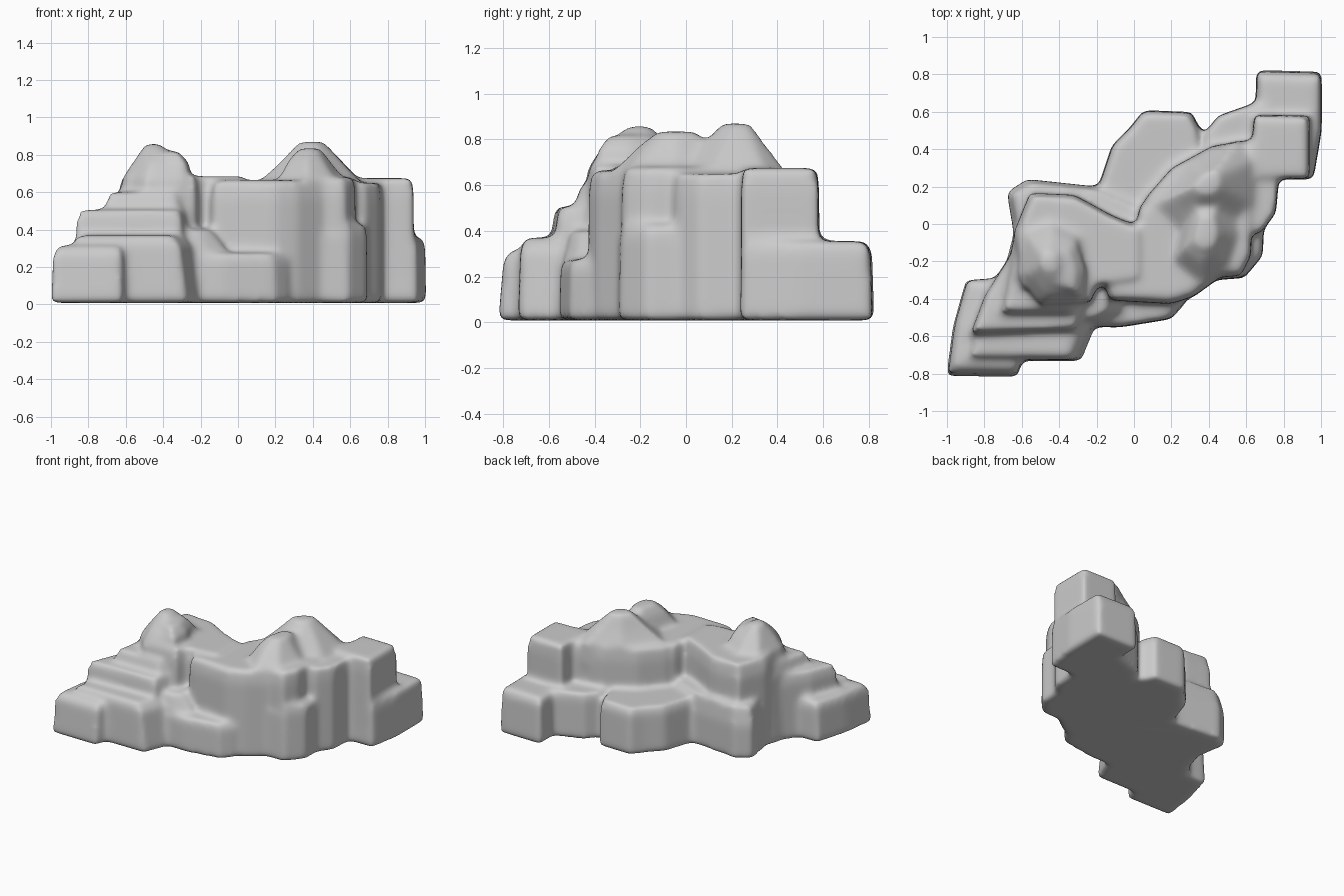
import bpy, bmesh

parts = []

def rock(name, outline, levels):
    """Loft an outline upward; each level is (z, scale, dx, dy)."""
    cx = sum(p[0] for p in outline) / len(outline)
    cy = sum(p[1] for p in outline) / len(outline)
    bm = bmesh.new()
    rings = []
    for z, s, dx, dy in levels:
        rings.append([bm.verts.new((cx + (x - cx) * s + dx, cy + (y - cy) * s + dy, z)) for x, y in outline])
    n = len(outline)
    for a, b in zip(rings, rings[1:]):
        for i in range(n):
            j = (i + 1) % n
            bm.faces.new((a[i], a[j], b[j], b[i]))
    bm.faces.new(rings[0])
    bm.faces.new(rings[-1])
    bmesh.ops.triangulate(bm, faces=bm.faces)
    bmesh.ops.recalc_face_normals(bm, faces=bm.faces)
    me = bpy.data.meshes.new(name)
    bm.to_mesh(me)
    bm.free()
    ob = bpy.data.objects.new(name, me)
    bpy.context.collection.objects.link(ob)
    parts.append(ob)

def block(name, outline, h, s=0.94, dx=0, dy=0):
    rock(name, outline, [(0.008, 0.98, 0, 0), (0.03, 1, 0, 0), (h * 0.85, (1 + s) / 2, dx / 2, dy / 2), (h, s - 0.05, dx, dy)])

# left stepped ledges
block("left_low_corner", [(-1.005, -0.815), (-0.62, -0.82), (-0.57, -0.6), (-0.6, -0.28), (-0.9, -0.3), (-0.97, -0.55)], 0.315, 0.92, 0.01, 0.02)
block("left_low_ledge", [(-0.9, -0.73), (-0.28, -0.735), (-0.21, -0.56), (-0.2, -0.3), (-0.8, -0.3)], 0.37, 0.86, -0.04, -0.01)
block("left_middle_tier", [(-0.88, -0.59), (-0.3, -0.57), (-0.25, -0.4), (-0.25, -0.1), (-0.62, -0.1), (-0.8, -0.38)], 0.505, 0.97)
block("left_upper_tier", [(-0.74, -0.51), (-0.32, -0.51), (-0.24, -0.4), (-0.24, -0.1), (-0.66, -0.1)], 0.6, 0.88, 0, 0.02)

# left rear bulk with a wider foot
rock("left_rear_foot", [(-0.68, 0.17), (-0.6, -0.3), (0, -0.3), (0.05, 0.1), (-0.2, 0.2), (-0.57, 0.24)],
     [(0.01, 1, 0, 0), (0.26, 1, 0, 0), (0.4, 0.9, 0, 0)])
block("left_rear_bulk", [(-0.65, -0.05), (-0.62, -0.35), (-0.23, -0.43), (-0.2, -0.34), (0.05, -0.3), (0.05, -0.02), (-0.12, 0.05), (-0.32, 0.16), (-0.56, 0.17)], 0.685, 0.97)

# left peak: tapered mass with a ridge falling to the right
rock("left_peak", [(-0.63, -0.28), (-0.5, -0.44), (-0.28, -0.43), (-0.24, -0.25), (-0.27, -0.04), (-0.45, 0.04), (-0.6, -0.02)],
     [(0.4, 1, 0, 0), (0.67, 0.97, 0, 0), (0.76, 0.68, 0, -0.01), (0.86, 0.2, -0.03, 0)])
rock("left_peak_ridge", [(-0.5, -0.3), (-0.4, -0.37), (-0.27, -0.4), (-0.25, -0.25), (-0.31, -0.08), (-0.45, -0.08)],
     [(0.5, 1, 0, 0), (0.75, 0.97, 0, 0), (0.82, 0.6, -0.02, 0)])

# central cliff and its foot
block("front_ledge", [(-0.3, -0.55), (-0.08, -0.555), (0.2, -0.51), (0.28, -0.42), (0.2, -0.2), (-0.3, -0.2)], 0.275, 0.92)
rock("ledge_ramp", [(-0.35, -0.56), (-0.15, -0.54), (-0.02, -0.47), (-0.05, -0.3), (-0.35, -0.3)],
     [(0.02, 1, 0, 0), (0.25, 0.97, 0, 0), (0.4, 0.62, -0.06, 0)])
block("central_cliff", [(-0.16, -0.28), (-0.14, -0.41), (0.2, -0.43), (0.32, -0.39), (0.47, -0.28), (0.55, 0.1), (0.3, 0.2), (0.03, 0.1), (0, -0.05)], 0.665, 0.98)

# right-hand columns
block("right_column", [(0.4, -0.29), (0.57, -0.285), (0.63, -0.17), (0.63, 0.2), (0.4, 0.2)], 0.68, 0.95)
block("right_column_foot", [(0.46, -0.3), (0.59, -0.29), (0.69, -0.17), (0.7, 0.2), (0.46, 0.2)], 0.43, 0.95)
block("right_buttress", [(0.5, -0.07), (0.68, -0.05), (0.76, 0.06), (0.78, 0.3), (0.55, 0.35)], 0.65, 0.97)

# right ridge: rear peak and front dome
block("ridge_body", [(0.02, 0), (0.3, -0.15), (0.6, -0.05), (0.68, 0.25), (0.62, 0.45), (0.42, 0.42), (0.2, 0.3), (0.06, 0.14)], 0.66, 0.98)
rock("ridge_peak", [(0.1, 0.1), (0.25, -0.05), (0.5, -0.05), (0.65, 0.1), (0.66, 0.35), (0.55, 0.45), (0.3, 0.35)],
     [(0.5, 1, 0, 0), (0.665, 0.97, 0, 0), (0.76, 0.62, -0.01, 0.02), (0.87, 0.25, -0.03, 0.04)])
rock("ridge_dome", [(0.2, -0.2), (0.36, -0.33), (0.52, -0.25), (0.58, -0.05), (0.5, 0.22), (0.3, 0.2)],
     [(0.5, 1, 0, 0), (0.67, 0.95, 0, 0), (0.77, 0.6, -0.02, 0.01), (0.835, 0.32, -0.02, 0.02)])

# rear low blocks
block("rear_low_block", [(-0.21, 0.15), (0.1, -0.05), (0.38, 0.2), (0.36, 0.5), (0.31, 0.6), (0.05, 0.61), (-0.02, 0.52), (-0.12, 0.42)], 0.36, 0.95)
block("rear_low_link", [(0.36, 0.3), (0.75, 0.2), (0.75, 0.66), (0.62, 0.64), (0.45, 0.58), (0.37, 0.48)], 0.36, 0.97)

# right rear step and tower
block("right_rear_step", [(0.65, 0.24), (0.96, 0.235), (1.005, 0.5), (1.005, 0.815), (0.65, 0.825)], 0.355, 0.94)
block("right_rear_tower", [(0.62, 0.24), (0.94, 0.24), (0.94, 0.58), (0.64, 0.585)], 0.675, 0.99)

# fuse everything into one weathered formation
for ob in parts:
    ob.select_set(True)
bpy.context.view_layer.objects.active = parts[0]
bpy.ops.object.join()
formation = bpy.context.view_layer.objects.active
formation.name = formation.data.name = "rock_formation"
remesh = formation.modifiers.new("fuse", 'REMESH')
remesh.mode = 'VOXEL'
remesh.voxel_size = 0.018
remesh.use_smooth_shade = True
soften = formation.modifiers.new("soften", 'SMOOTH')
soften.factor = 0.5
soften.iterations = 16
